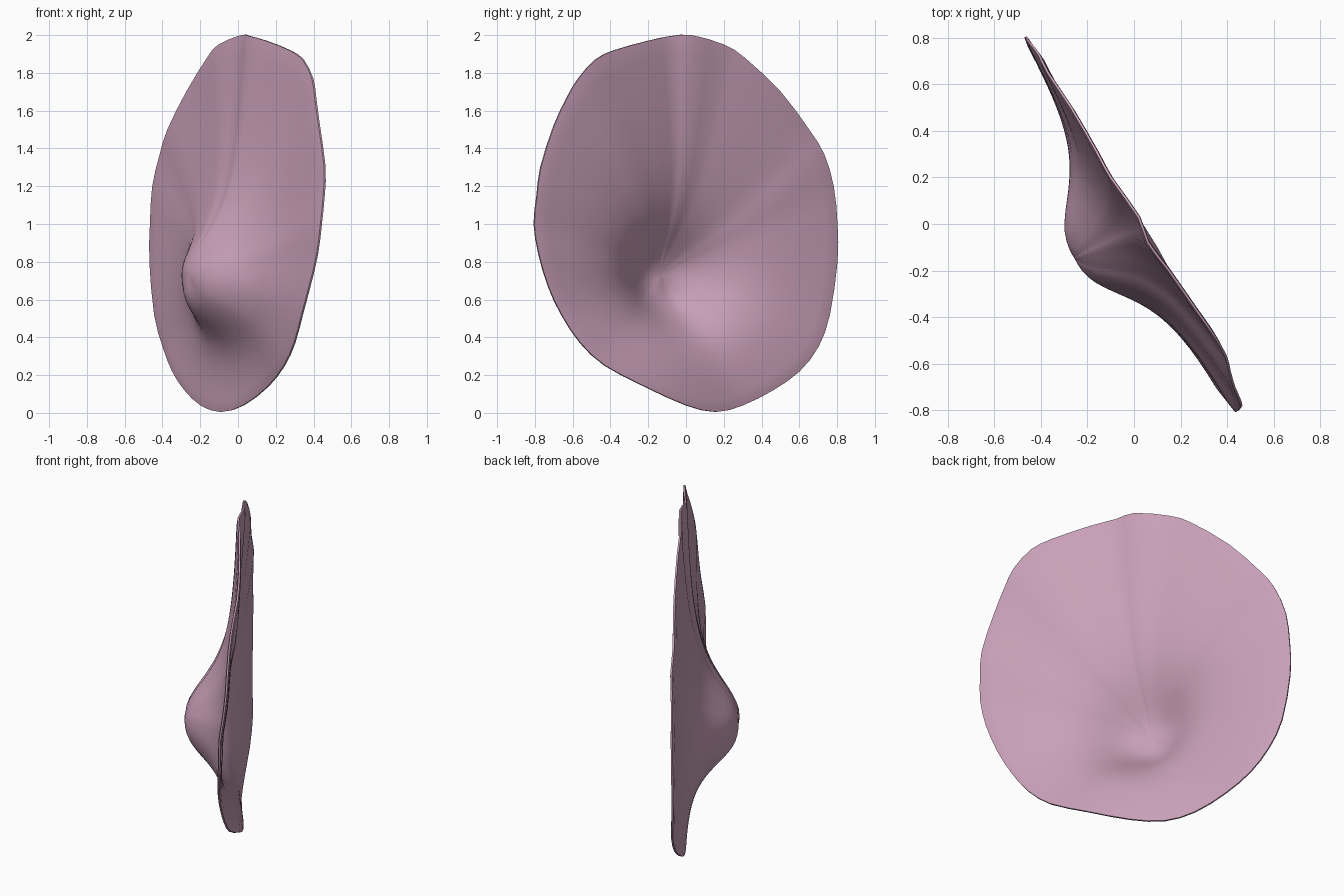
import bpy, bmesh, math
from mathutils import Vector

if "Cube" in bpy.data.objects:
    bpy.data.objects.remove(bpy.data.objects["Cube"])

# rim of the disc, (x, y, z) going round clockwise from the top
RIM = [(.02, .03, 2), (-.10, .2, 1.95), (-.16, .31, 1.88), (-.27, .5, 1.7), (-.37, .65, 1.5),
       (-.41, .73, 1.37), (-.45, .78, 1.2), (-.462, .8, 1), (-.465, .8, .8), (-.44, .76, .52),
       (-.395, .7, .35), (-.345, .6, .22), (-.28, .46, .12), (-.195, .3, .04), (-.09, .16, .005),
       (.03, 0, .04), (.16, -.22, .14), (.245, -.43, .25), (.3, -.56, .37), (.34, -.66, .52),
       (.38, -.73, .67), (.42, -.78, .84), (.44, -.805, 1), (.455, -.79, 1.15), (.46, -.77, 1.3),
       (.43, -.7, 1.52), (.41, -.63, 1.67), (.395, -.57, 1.77), (.345, -.48, 1.87),
       (.275, -.38, 1.92), (.15, -.2, 1.97), (.06, -.08, 1.995)]
ACROSS = Vector((-.49, .87, 0)).normalized()   # horizontal direction in the disc
NORMAL = Vector((-.87, -.49, 0)).normalized()  # side the hump points to
CENTRE = Vector((0, 0, .73))
RINGS = 24


def smooth_loop(points):
    """Double the rim points with a closed Catmull-Rom curve."""
    pts = [Vector(p) for p in points]
    out = []
    for i in range(len(pts)):
        a, b, c, d = (pts[(i + k) % len(pts)] for k in (-1, 0, 1, 2))
        out += [b, (b + c) * .5625 - (a + d) * .0625]
    return out


def surface(rim, t):
    """Point at fraction t from hump centre to rim, pushed out by the hump."""
    p = CENTRE.lerp(rim, t)
    u, dz = p.dot(ACROSS), p.z - CENTRE.z
    r = max(math.hypot(u, dz), 1e-6)
    side, down = (u / r) ** 2, max(0, -dz / r) ** 2
    power = 2.1 + .6 * side + 1.5 * down
    h = .285 / (1 + (r / .295) ** power) * (1 - t ** 3)
    return p + NORMAL * h


# thin dished sheet
rim = smooth_loop(RIM)
n = len(rim)
bm = bmesh.new()
centre = bm.verts.new(surface(rim[0], 0))
rings = [[bm.verts.new(surface(p, i / RINGS)) for p in rim] for i in range(1, RINGS + 1)]
for j in range(n):
    k = (j + 1) % n
    bm.faces.new((centre, rings[0][j], rings[0][k]))
    for a, b in zip(rings, rings[1:]):
        bm.faces.new((a[j], b[j], b[k], a[k]))
bmesh.ops.recalc_face_normals(bm, faces=bm.faces)
mesh = bpy.data.meshes.new("dished_disc")
bm.to_mesh(mesh)
bm.free()
disc = bpy.data.objects.new("dished_disc", mesh)
bpy.context.collection.objects.link(disc)

# thinner towards the rim
group = disc.vertex_groups.new(name="thickness")
for v in mesh.vertices:
    ring = (v.index - 1) // n + 1
    group.add([v.index], .5 if ring == RINGS else 1, 'REPLACE')

# colour
mauve = bpy.data.materials.new("mauve")
mauve.diffuse_color = (.58, .35, .48, 1)
mauve.use_nodes = True
mauve.node_tree.nodes["Principled BSDF"].inputs["Base Color"].default_value = mauve.diffuse_color
mesh.materials.append(mauve)

# thickness and smooth shading
solid = disc.modifiers.new("thickness", 'SOLIDIFY')
solid.thickness = .02
solid.offset = 0
solid.vertex_group = "thickness"
bpy.context.view_layer.objects.active = disc
disc.select_set(True)
bpy.ops.object.modifier_apply(modifier="thickness")
bpy.ops.object.shade_smooth_by_angle(angle=math.radians(60))
